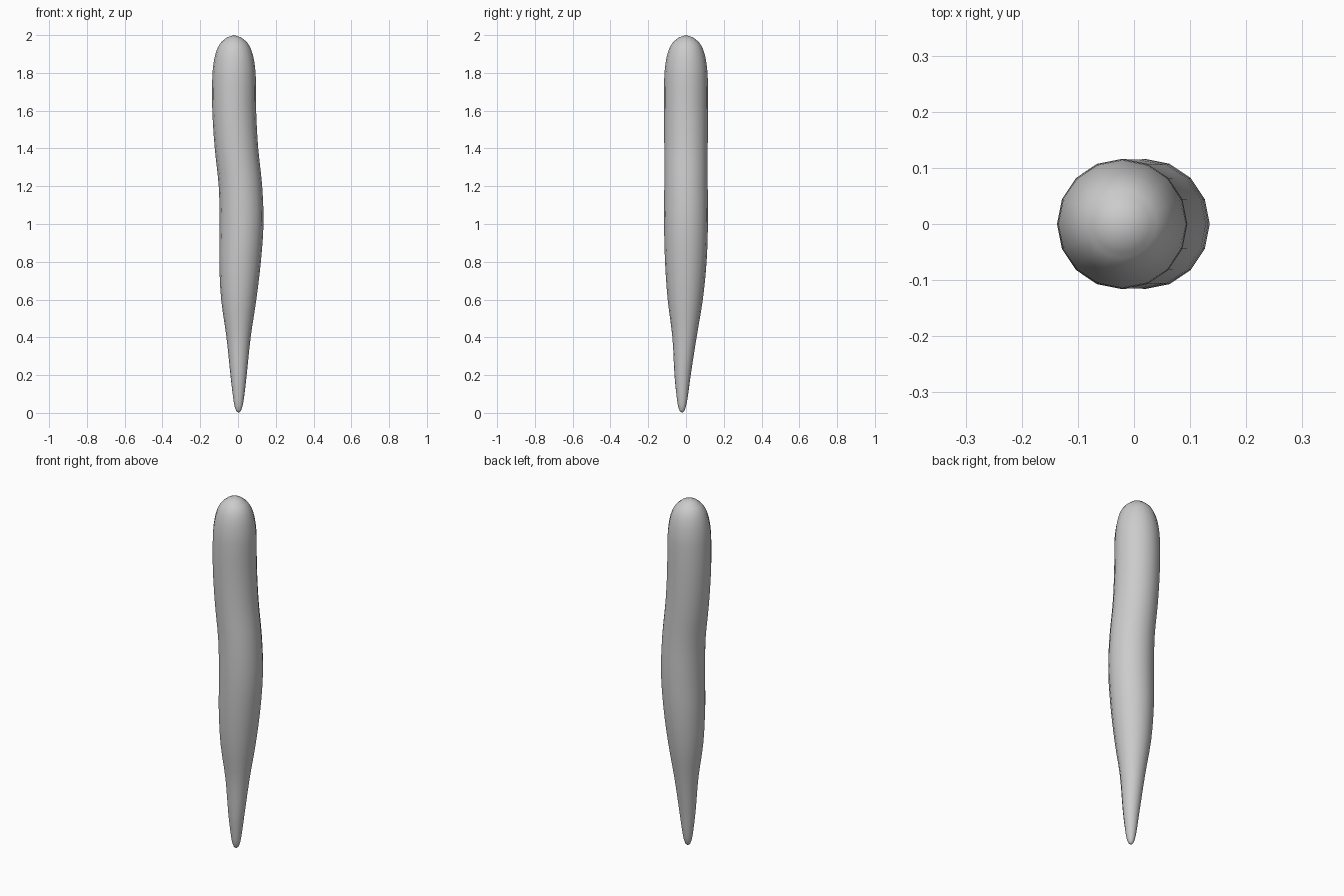
import bpy, bmesh, math
from mathutils import Vector

if "Cube" in bpy.data.objects:
    bpy.data.objects.remove(bpy.data.objects["Cube"])

SIDES = 16
STEPS = 3

# Stations along the body: z, centre x, centre y, radius
stations = [
    (0.010, 0.003, -0.021, 0.012), (0.035, 0.003, -0.021, 0.021),
    (0.090, 0.003, -0.020, 0.030), (0.200, 0.003, -0.018, 0.043),
    (0.400, 0.003, -0.008, 0.064), (0.600, 0.004, -0.004, 0.093),
    (0.800, 0.011, -0.001, 0.110), (1.000, 0.019, 0.0, 0.116),
    (1.200, 0.013, 0.0, 0.115), (1.400, -0.008, 0.0, 0.115),
    (1.600, -0.020, 0.0, 0.116), (1.780, -0.021, 0.0, 0.115),
    (1.860, -0.021, 0.0, 0.107), (1.920, -0.021, 0.0, 0.092),
    (1.960, -0.021, 0.0, 0.070), (1.987, -0.021, 0.0, 0.039),
]
pts = [Vector(s) for s in stations]


def spline(a, b, c, d):
    """Smooth curve from b to c, allowing for uneven z spacing."""
    h = c[0] - b[0]
    m0 = (c - a) * (h / (c[0] - a[0]))
    m1 = (d - b) * (h / (d[0] - b[0]))
    for k in range(STEPS):
        t = k / STEPS
        yield (b * (2*t**3 - 3*t**2 + 1) + m0 * (t**3 - 2*t**2 + t)
               + c * (3*t**2 - 2*t**3) + m1 * (t**3 - t**2))


rows = []
for i in range(len(pts) - 1):
    rows += spline(pts[max(i - 1, 0)], pts[i], pts[i + 1],
                   pts[min(i + 2, len(pts) - 1)])
rows.append(pts[-1])

# Bent tapering body, closed by a pointed tip and a rounded head
bm = bmesh.new()
rings = []
for z, cx, cy, r in rows:
    rings.append([bm.verts.new((cx + r * math.cos(2 * math.pi * k / SIDES),
                                cy + r * math.sin(2 * math.pi * k / SIDES), z))
                  for k in range(SIDES)])
tip = bm.verts.new((0.003, -0.021, 0.0))
head = bm.verts.new((-0.021, 0.0, 2.0))
for k in range(SIDES):
    n = (k + 1) % SIDES
    for lo, hi in zip(rings, rings[1:]):
        bm.faces.new((lo[k], lo[n], hi[n], hi[k]))
    bm.faces.new((tip, rings[0][n], rings[0][k]))
    bm.faces.new((head, rings[-1][k], rings[-1][n]))
for f in bm.faces:
    f.smooth = True
bmesh.ops.recalc_face_normals(bm, faces=bm.faces)

mesh = bpy.data.meshes.new("tapered_body")
bm.to_mesh(mesh)
bm.free()
bpy.context.collection.objects.link(bpy.data.objects.new("tapered_body", mesh))
